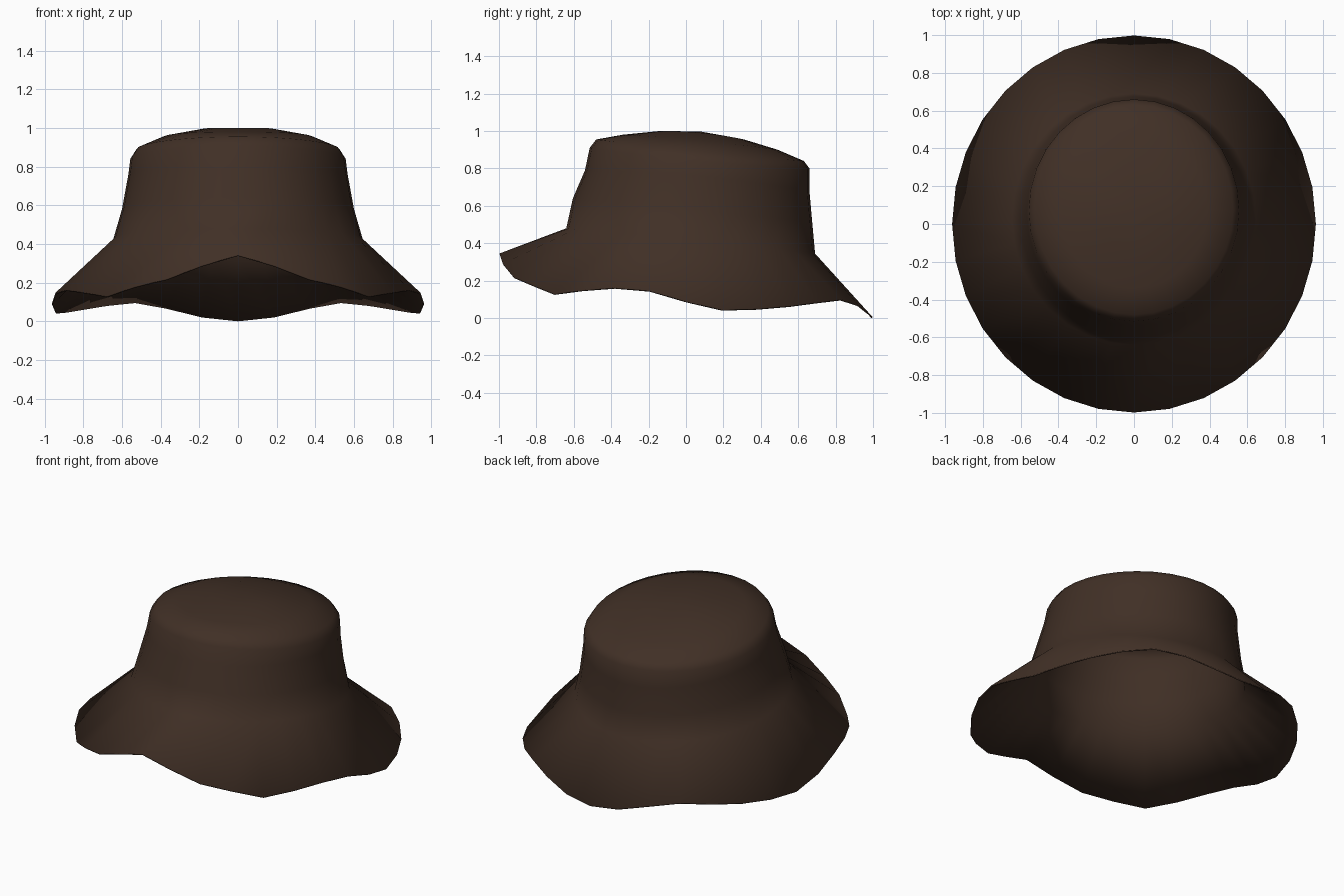
import bpy, bmesh, math

if "Cube" in bpy.data.objects:
    bpy.data.objects.remove(bpy.data.objects["Cube"])

N = 32  # sides around the hat

felt = bpy.data.materials.new("dark brown felt")
felt.diffuse_color = (0.052, 0.029, 0.019, 1)
felt.use_nodes = True
felt.node_tree.nodes["Principled BSDF"].inputs["Base Color"].default_value = felt.diffuse_color

# Crown rings, bottom to top: front (y, z), side (x, z), back (y, z)
crown_rings = [
    ((-0.64, 0.48), (0.645, 0.425), (0.69, 0.345)),
    ((-0.605, 0.64), (0.60, 0.58), (0.675, 0.51)),
    ((-0.54, 0.79), (0.567, 0.76), (0.66, 0.68)),
    ((-0.515, 0.91), (0.557, 0.84), (0.66, 0.80)),
    ((-0.48, 0.955), (0.525, 0.89), (0.63, 0.84)),
    ((-0.34, 0.98), (0.39, 0.95), (0.49, 0.90)),
    ((-0.14, 1.0), (0.19, 0.99), (0.31, 0.955)),
]
# Wavy brim edge heights, front to back (mirrored left and right)
brim_z = [0.345, 0.29, 0.22, 0.18, 0.13, 0.15, 0.163, 0.147, 0.09,
          0.045, 0.05, 0.065, 0.085, 0.10, 0.07, 0.025, 0.005]


def ring(bm, front, side, back):
    """Tilted oval ring through the front, side and back points."""
    cy, ry = (front[0] + back[0]) / 2, (back[0] - front[0]) / 2
    tilt = (front[1] - back[1]) / 2
    sag = (front[1] + back[1]) / 2 - side[1]
    verts = []
    for i in range(N):
        a = 2 * math.pi * i / N
        c = math.cos(a)
        verts.append(bm.verts.new((side[0] * math.sin(a), cy - ry * c,
                                   side[1] + tilt * c + sag * c * c)))
    return verts


def bridge(bm, low, high):
    for i in range(N):
        j = (i + 1) % N
        bm.faces.new((low[i], low[j], high[j], high[i]))


bm = bmesh.new()

# Brim edge
edge = []
for i in range(N):
    a = 2 * math.pi * i / N
    edge.append(bm.verts.new((0.963 * math.sin(a), -0.998 * math.cos(a),
                              brim_z[min(i, N - i)])))

# Brim and crown walls
previous = edge
for r in crown_rings:
    current = ring(bm, *r)
    bridge(bm, previous, current)
    previous = current

# Crown top
tip = bm.verts.new((0, 0.08, 0.997))
for i in range(N):
    bm.faces.new((previous[i], previous[(i + 1) % N], tip))

bmesh.ops.recalc_face_normals(bm, faces=bm.faces)
mesh = bpy.data.meshes.new("bucket_hat")
bm.to_mesh(mesh)
bm.free()
mesh.materials.append(felt)
hat = bpy.data.objects.new("bucket_hat", mesh)
bpy.context.collection.objects.link(hat)

# Thin cloth thickness, kept inside
cloth = hat.modifiers.new("cloth", 'SOLIDIFY')
cloth.thickness = 0.008
cloth.offset = -1

bpy.context.view_layer.objects.active = hat
hat.select_set(True)
bpy.ops.object.shade_smooth_by_angle(angle=math.radians(70))
